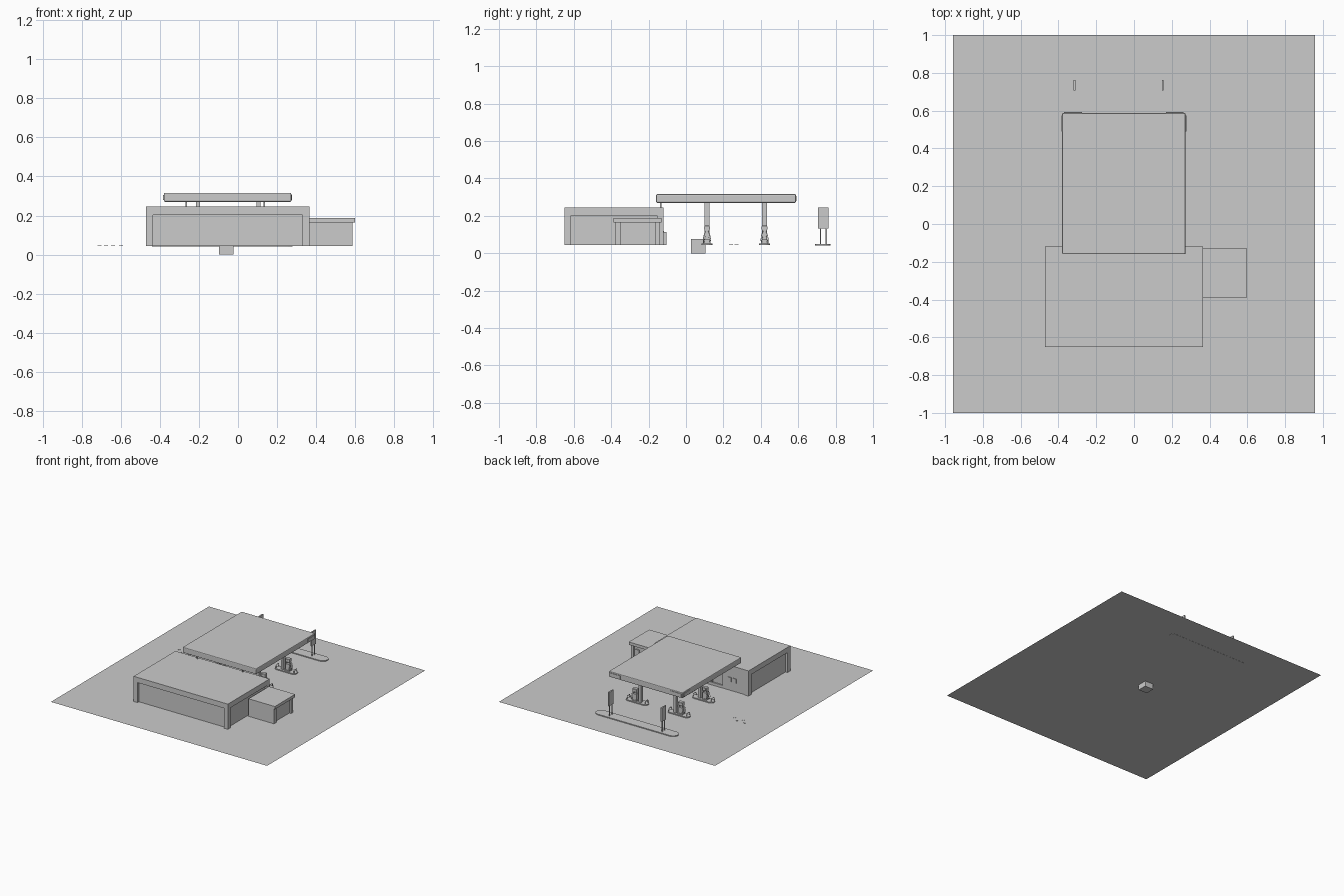
import bpy, bmesh, math
from mathutils import Vector

if "Cube" in bpy.data.objects:
    bpy.data.objects.remove(bpy.data.objects["Cube"])

G = 0.043  # ground level


def box(name, x0, x1, y0, y1, z0, z1, bevel=0):
    bm = bmesh.new()
    bmesh.ops.create_cube(bm, size=1)
    for v in bm.verts:
        v.co = Vector(((x0 + x1) / 2 + v.co.x * (x1 - x0),
                       (y0 + y1) / 2 + v.co.y * (y1 - y0),
                       (z0 + z1) / 2 + v.co.z * (z1 - z0)))
    if bevel:
        bmesh.ops.bevel(bm, geom=bm.edges[:], offset=bevel, segments=2,
                        affect='EDGES', profile=0.5)
    return finish(name, bm)


def finish(name, bm):
    me = bpy.data.meshes.new(name)
    bm.to_mesh(me)
    bm.free()
    ob = bpy.data.objects.new(name, me)
    bpy.context.collection.objects.link(ob)
    return ob


def prism(name, pts, z0, z1):
    bm = bmesh.new()
    f = bm.faces.new([bm.verts.new((x, y, z0)) for x, y in pts])
    top = bmesh.ops.extrude_face_region(bm, geom=[f])['geom']
    bmesh.ops.translate(bm, vec=(0, 0, z1 - z0),
                        verts=[g for g in top if isinstance(g, bmesh.types.BMVert)])
    bmesh.ops.recalc_face_normals(bm, faces=bm.faces[:])
    return finish(name, bm)


def curb(name, cx, cy, length, width, z0, z1, n=8):
    # long island with half-round ends
    r, h = width / 2, length / 2 - width / 2
    pts = []
    for s, a0 in ((1, -math.pi / 2), (-1, math.pi / 2)):
        for i in range(n + 1):
            a = a0 + math.pi * i / n
            pts.append((cx + s * h + r * math.cos(a), cy + r * math.sin(a)))
    return prism(name, pts, z0, z1)


def disc(name, x, y, r, z0, z1, n=16):
    return prism(name, [(x + r * math.cos(2 * math.pi * i / n),
                         y + r * math.sin(2 * math.pi * i / n)) for i in range(n)], z0, z1)


def tube(name, pts, r):
    cu = bpy.data.curves.new(name, 'CURVE')
    cu.dimensions = '3D'
    cu.bevel_depth, cu.bevel_resolution = r, 1
    cu.use_fill_caps = True
    sp = cu.splines.new('POLY')
    sp.points.add(len(pts) - 1)
    for p, c in zip(sp.points, pts):
        p.co = (*c, 1)
    ob = bpy.data.objects.new(name, cu)
    bpy.context.collection.objects.link(ob)
    return ob


# forecourt sheet and the small box sunk through it
bm = bmesh.new()
bm.faces.new([bm.verts.new((x, y, G)) for x, y in
              ((-.958, -1), (.958, -1), (.958, 1), (-.958, 1))])
finish("forecourt", bm)
box("sunken_box", -.098, -.022, .028, .103, 0, .077)

# shop: recessed walls, corner posts and deep roof band
box("shop_walls", -.452, .347, -.632, -.135, G, .21)
box("shop_roof_band", -.47, .365, -.65, -.12, .203, .245)
for x in (-.47, .33):
    for y in (-.65, -.155):
        box("shop_corner_post", x, x + .035, y, y + .035, G, .204)

# shop front facing the pumps
box("front_wall_left", -.44, -.24, -.14, -.126, G, .204)
for x in (-.36, -.315):
    box("wall_panel", x, x + .03, -.13, -.121, .115, .148)
for i in range(6):
    x = -.24 + i * .1
    box("window_mullion", x - .004, x + .004, -.137, -.126, G, .204)
box("window_sill", -.24, .33, -.137, -.125, G, .065)
box("window_head", -.24, .33, -.137, -.126, .165, .172)
for x in (-.085, -.04):
    box("entrance_door", x, x + .042, -.137, -.122, G, .16)
    box("door_handle", x + .018, x + .022, -.124, -.118, .085, .12)
box("ice_chest", .2, .27, -.135, -.105, G, .115)

# side annex with overhanging roof
box("annex_walls", .36, .57, -.37, -.155, G, .168)
box("annex_roof", .365, .598, -.388, -.13, .165, .188)
box("annex_rear_wall", .36, .585, -.38, -.365, G, .166)
box("annex_corner_post", .565, .585, -.165, -.142, G, .166)
box("annex_rear_post", .565, .585, -.38, -.35, G, .166)
for x in (.40, .46, .52):
    box("annex_vent", x, x + .03, -.156, -.147, .11, .135)

# canopy with rounded rim and corner trim
box("canopy", -.38, .273, -.16, .588, .27, .316, bevel=.006)
for x0, x1 in ((-.37, -.275), (.17, .262)):
    box("canopy_front_trim", x0, x1, .585, .592, .28, .306)
for x0, x1 in ((-.384, -.376), (.269, .277)):
    box("canopy_side_trim", x0, x1, .49, .575, .28, .306)
for x in (-.265, .135):
    box("canopy_roof_strut", x - .004, x + .004, -.139, -.131, .24, .272)

# four pump islands
for px, s in ((-.205, -1), (.105, 1)):
    for py in (.112, .42):
        cx = px + s * .03
        curb("pump_island", cx, py, .19, .058, G, .051)
        box("canopy_column", px - .011, px + .011, py - .013, py + .013, G, .272)
        ux = px + s * .047
        box("pump_base", ux - .021, ux + .021, py - .017, py + .017, .05, .058)
        box("pump_body", ux - .018, ux + .018, py - .013, py + .013, .057, .105)
        for q in (-.018, .012):
            box("pump_side", ux + q, ux + q + .006, py - .010, py + .010, .104, .125)
        box("pump_head", ux - .019, ux + .019, py - .014, py + .014, .12, .148, bevel=.003)
        for d in (-1, 1):
            box("pump_display", ux - .012, ux + .012, py + d * .0145 - .0015,
                py + d * .0145 + .0015, .127, .142)
            tube("pump_hose", [(ux + s * .017, py + d * .008, .118),
                               (ux + s * .026, py + d * .015, .1),
                               (ux + s * .026, py + d * .021, .068),
                               (ux + s * .019, py + d * .016, .062),
                               (ux + s * .018, py + d * .01, .09)], .0018)
        # guard hoops at both island ends
        for hx in (cx - .08, cx + .08):
            tube("guard_hoop", [(hx, py - .018, .048), (hx, py - .018, .068),
                                (hx, py - .012, .075), (hx, py + .012, .075),
                                (hx, py + .018, .068), (hx, py + .018, .048)], .0025)

# roadside island with two price boards
curb("sign_island", -.08, .732, .72, .082, G - .001, .05)
for x in (-.315, .152):
    box("sign_board", x - .005, x + .005, .707, .763, .133, .245)
    for y in (.72, .75):
        box("sign_leg", x - .003, x + .003, y - .003, y + .003, .048, .135)

# tank filler covers in the forecourt
for x, y in ((-.71, .27), (-.675, .24), (-.64, .27), (-.6, .24)):
    disc("filler_cover", x, y, .01, G, .046)
